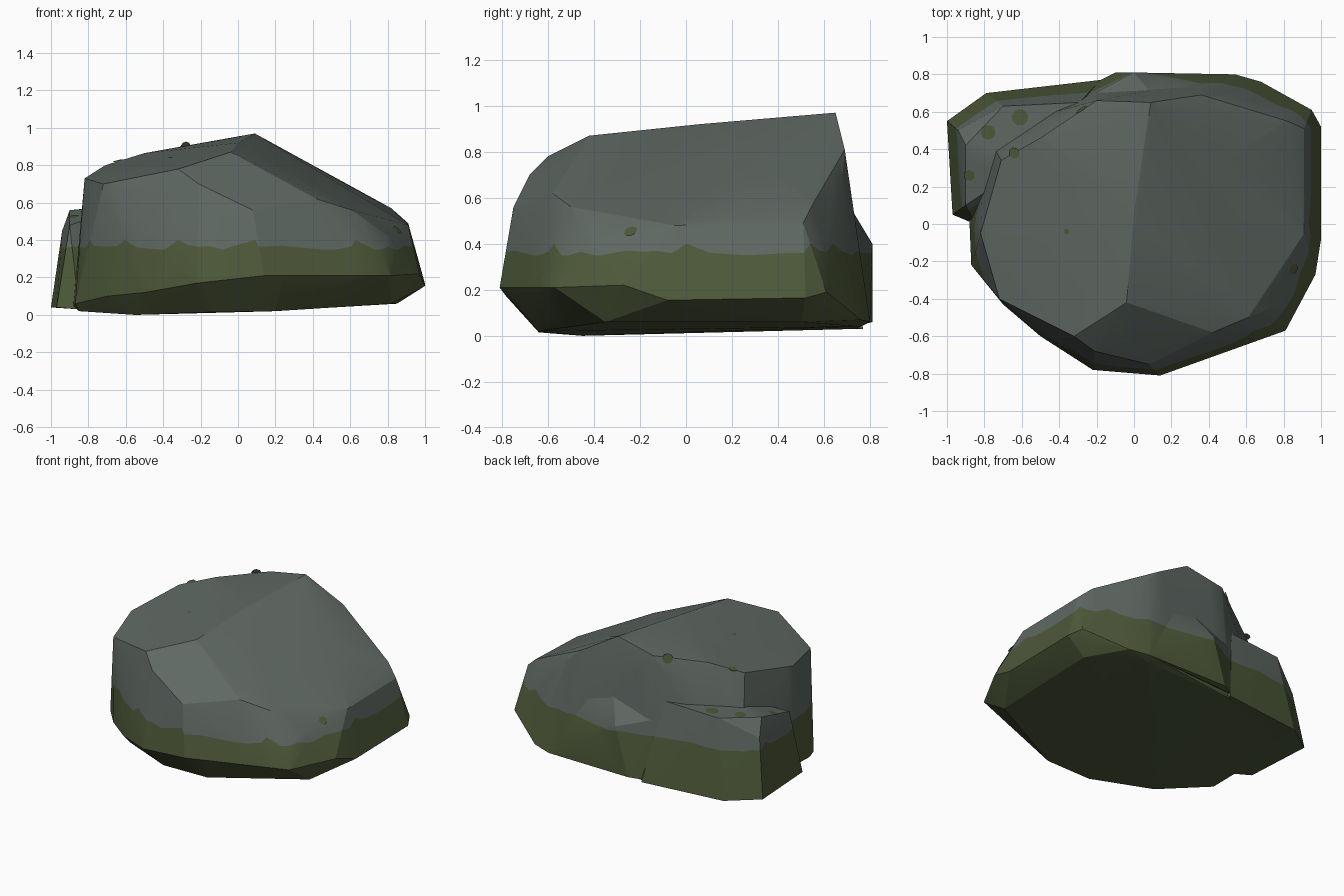
import bpy, bmesh, math, random
from mathutils import Vector, Matrix
from mathutils.bvhtree import BVHTree

if "Cube" in bpy.data.objects:
    bpy.data.objects.remove(bpy.data.objects["Cube"])

random.seed(4)


def material(name, rgb):
    m = bpy.data.materials.new(name)
    m.diffuse_color = (*rgb, 1)
    m.use_nodes = True
    m.node_tree.nodes["Principled BSDF"].inputs["Base Color"].default_value = m.diffuse_color
    return m


STONE = material("grey stone", (0.115, 0.140, 0.125))
MOSS = material("dark moss", (0.076, 0.100, 0.041))
LINE = 0.35     # height of the moss edge
trees = []


def finish(name, bm):
    me = bpy.data.meshes.new(name)
    bm.to_mesh(me)
    ob = bpy.data.objects.new(name, me)
    bpy.context.collection.objects.link(ob)
    me.materials.append(STONE)
    me.materials.append(MOSS)
    bpy.ops.object.select_all(action='DESELECT')
    ob.select_set(True)
    bpy.context.view_layer.objects.active = ob
    bpy.ops.object.shade_smooth_by_angle(angle=math.radians(18))
    return ob


def cut(bm, co, no):
    bmesh.ops.bisect_plane(bm, geom=bm.verts[:] + bm.edges[:] + bm.faces[:],
                           plane_co=co, plane_no=no, dist=1e-4)


def rock(name, points, slices=20):
    """Chiselled block: hull of corner points, mossy up to a ragged line."""
    bm = bmesh.new()
    for p in points:
        bm.verts.new(p)
    res = bmesh.ops.convex_hull(bm, input=bm.verts[:])
    junk = {g for g in res["geom_interior"] + res["geom_unused"]
            if isinstance(g, bmesh.types.BMVert)}
    bmesh.ops.delete(bm, geom=list(junk), context='VERTS')
    bmesh.ops.dissolve_limit(bm, angle_limit=math.radians(1),
                             verts=bm.verts[:], edges=bm.edges[:])
    trees.append(BVHTree.FromBMesh(bm))
    cut(bm, (0, 0, LINE), (0, 0, 1))
    for i in range(slices):
        a = math.pi * (i + random.uniform(-.3, .3)) / slices
        cut(bm, (0, 0, 0), (math.cos(a), math.sin(a), 0))
    for f in bm.faces:
        f.material_index = int(f.calc_center_median().z < LINE)
    # slide the moss edge along the upright edges
    for v in [v for v in bm.verts if abs(v.co.z - LINE) < 1e-3]:
        ups = [e.other_vert(v) for e in v.link_edges if e.other_vert(v).co.z > LINE + .04]
        if ups:
            d = ups[0].co - v.co
            v.co += d * min(.5, random.choice((0, .01, .015, .02, .05)) / d.z)
    bmesh.ops.recalc_face_normals(bm, faces=bm.faces[:])
    finish(name, bm)
    bm.free()


# main boulder: underside, widest belt, then top rim and ridge
underside = [(-.85, -.2, .02), (-.55, -.45, 0), (-.15, -.64, .015), (.2, -.64, .02),
             (.82, -.35, .06), (.85, .5, .06), (.5, .75, .04), (-.2, .74, .03), (-.8, .5, .03)]
belt = [(.14, -.81, .21), (-.22, -.78, .17), (-.5, -.6, .12), (-.7, -.43, .10), (-.88, .02, .05),
        (-.87, -.22, .06), (.81, -.57, .21), (.97, -.27, .22), (1, -.08, .155),
        (1, .52, .165), (.95, .61, .19), (.68, .76, .07), (.54, .8, .06)]
rim = [(-.32, -.6, .78), (-.21, -.68, .70), (.08, -.75, .56), (-.72, -.4, .70),
       (-.82, -.05, .73), (-.71, .34, .80), (-.5, .46, .865), (-.2, .66, .91),
       (.09, .65, .97), (0, .06, .92), (-.04, -.42, .87), (.42, -.58, .62),
       (.61, -.5, .56), (.8, -.42, .42), (.91, -.05, .48), (.91, .51, .49),
       (.82, .55, .57), (.49, .68, .69), (.36, .69, .81)]
rock("boulder", underside + belt + rim)

# broken ledge at the back left corner
rock("side_ledge", [(-1, .55, .04), (-.97, .05, .04), (-.79, .70, .03), (-.18, .77, .03),
                    (-.85, 0, .03), (-.94, .5, .45), (-.9, .42, .56), (-.7, .63, .58),
                    (-.29, .65, .60), (-.9, .1, .48), (-.6, .3, .58), (-.2, .5, .05)])

# bulge low on the back face
rock("back_bulge", [(0, .81, .4), (-.1, .81, .06), (.54, .8, .06), (-.18, .77, .05),
                    (.42, .69, .55), (-.28, .66, .48), (.1, .69, .60), (.1, .4, .3)])

# small moss spots lying on the stone
bm = bmesh.new()
for x, y, r in [(-.78, .49, .04), (-.61, .57, .045), (-.88, .26, .03), (-.64, .38, .03),
                (-.28, .61, .035), (.85, -.24, .03), (-.36, -.04, .015)]:
    hits = [t.ray_cast(Vector((x, y, 3)), Vector((0, 0, -1))) for t in trees]
    hits = [h for h in hits if h[0]]
    if not hits:
        continue
    p, n = max(hits, key=lambda h: h[0].z)[:2]
    if n.z < 0:
        n = -n
    mat = Matrix.Translation(p + n * .003) @ n.to_track_quat('Z', 'Y').to_matrix().to_4x4()
    bmesh.ops.create_circle(bm, cap_ends=True, segments=9, radius=r, matrix=mat)
for f in bm.faces:
    f.material_index = 1
finish("moss_spots", bm)
bm.free()
